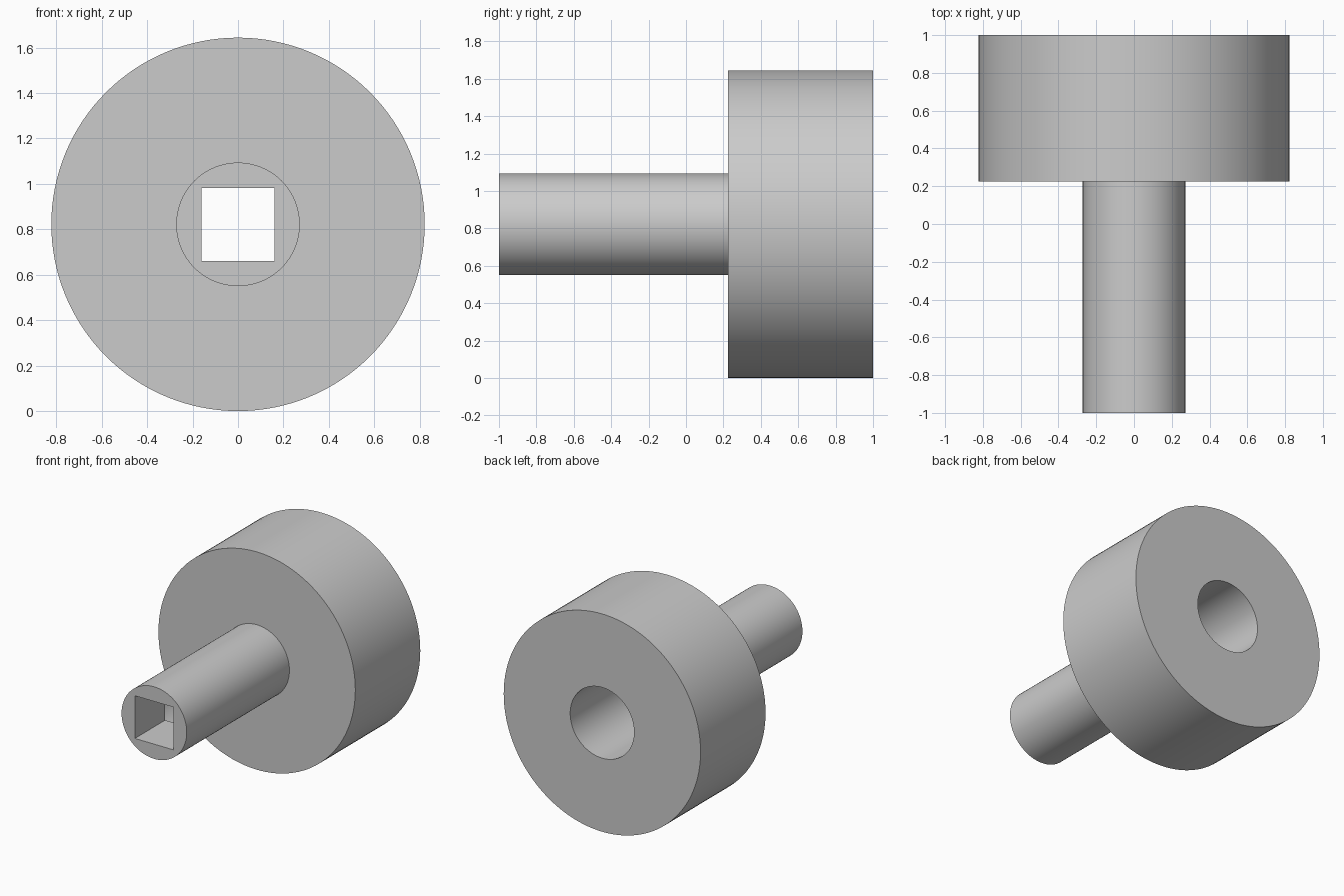
import bpy
import math

SIDES = 128
AXIS_Z = 0.822          # height of the common axis

if "Cube" in bpy.data.objects:
    bpy.data.objects.remove(bpy.data.objects["Cube"], do_unlink=True)

grey = bpy.data.materials.new("plain grey")
grey.use_nodes = True
colour = (0.6, 0.6, 0.6, 1)
grey.diffuse_color = colour
grey.node_tree.nodes["Principled BSDF"].inputs["Base Color"].default_value = colour


def cylinder(name, radius, y0, y1):
    """Cylinder lying along y between y0 and y1."""
    bpy.ops.mesh.primitive_cylinder_add(
        vertices=SIDES, radius=radius, depth=y1 - y0,
        location=(0, (y0 + y1) / 2, AXIS_Z), rotation=(math.pi / 2, 0, 0))
    obj = bpy.context.object
    obj.name = name
    obj.data.materials.append(grey)
    return obj


def combine(target, tool, operation):
    """Boolean the tool into the target, then discard the tool."""
    tool.hide_render = True
    mod = target.modifiers.new(tool.name, 'BOOLEAN')
    mod.operation = operation
    mod.solver = 'EXACT'
    mod.object = tool
    bpy.context.view_layer.objects.active = target
    bpy.ops.object.modifier_apply(modifier=mod.name)
    bpy.data.objects.remove(tool, do_unlink=True)


# Wide disc joined to the slim shaft
body = cylinder("disc_and_shaft", 0.822, 0.225, 1)
combine(body, cylinder("shaft", 0.272, -1, 0.4), 'UNION')

# Round bore from the back, running up to the socket
combine(body, cylinder("bore", 0.267, -0.64, 1.2), 'DIFFERENCE')

# Square socket in the shaft end, opening into the bore
bpy.ops.mesh.primitive_cube_add(size=1, location=(0, -0.85, AXIS_Z))
socket = bpy.context.object
socket.name = "square_socket"
socket.scale = (0.322, 0.6, 0.322)
socket.data.materials.append(grey)
combine(body, socket, 'DIFFERENCE')

# Smooth round walls with crisp rims
bpy.ops.object.select_all(action='DESELECT')
body.select_set(True)
bpy.context.view_layer.objects.active = body
bpy.ops.object.shade_smooth_by_angle(angle=math.radians(30))
